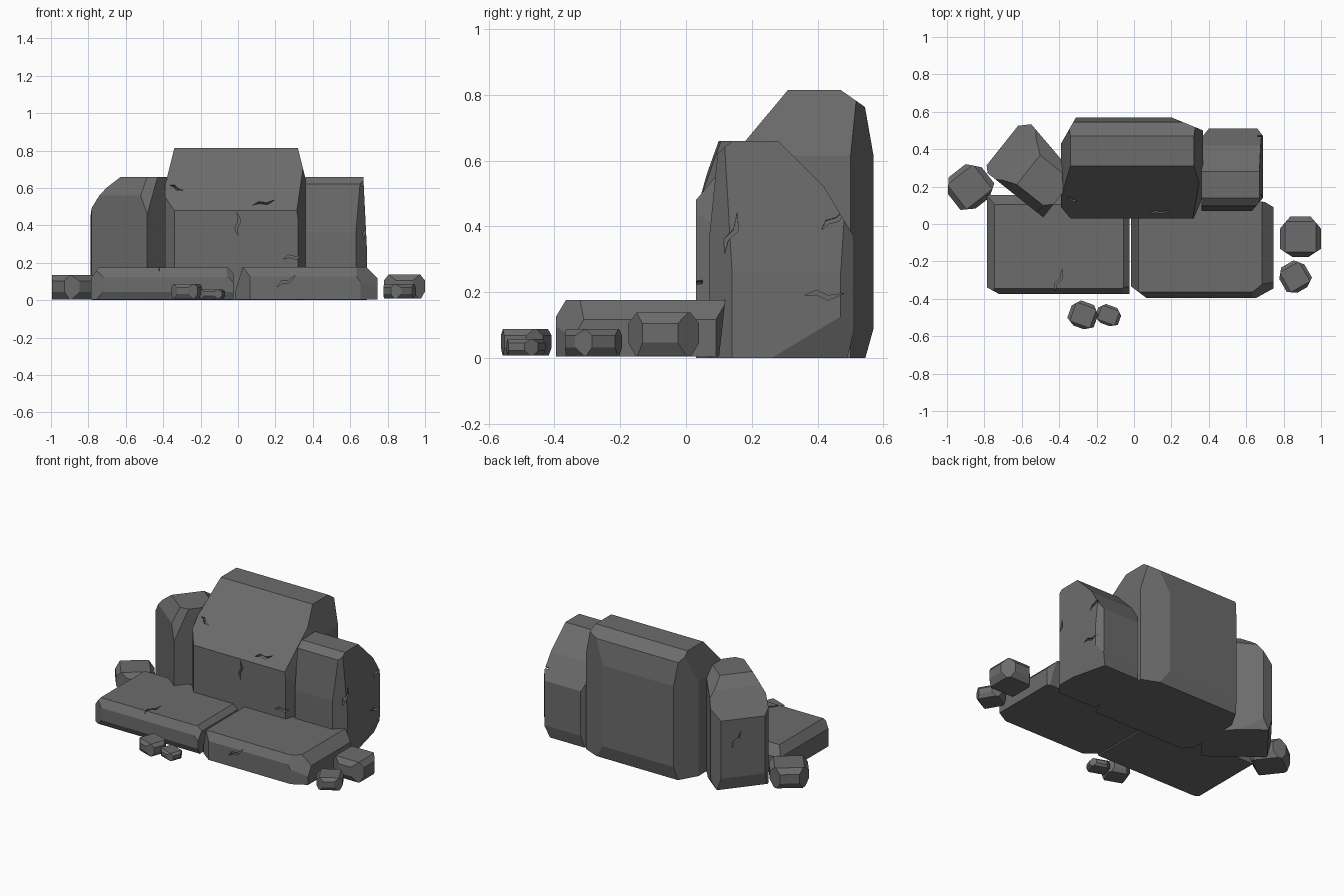
import bpy, bmesh, math
from mathutils import Vector, Matrix
from mathutils.bvhtree import BVHTree

if "Cube" in bpy.data.objects:
    bpy.data.objects.remove(bpy.data.objects["Cube"])

stone = bpy.data.materials.new("dark_grey_stone")
stone.use_nodes = True
grey = (0.15, 0.15, 0.15, 1)
stone.diffuse_color = grey
stone.node_tree.nodes["Principled BSDF"].inputs["Base Color"].default_value = grey


def hull(points):
    """Clean convex solid around the points."""
    bm = bmesh.new()
    for p in points:
        bm.verts.new(p)
    bmesh.ops.remove_doubles(bm, verts=bm.verts[:], dist=0.0005)
    bmesh.ops.convex_hull(bm, input=bm.verts[:])
    bmesh.ops.dissolve_limit(bm, angle_limit=0.02, verts=bm.verts[:], edges=bm.edges[:])
    return bm


def add_object(name, bm):
    mesh = bpy.data.meshes.new(name)
    bmesh.ops.recalc_face_normals(bm, faces=bm.faces[:])
    bm.to_mesh(mesh)
    bm.free()
    mesh.materials.append(stone)
    obj = bpy.data.objects.new(name, mesh)
    bpy.context.collection.objects.link(obj)
    return obj


def rock(name, loc, size, turn, cuts):
    """Chiselled block. Each cut gives signed insets from one edge or corner;
    the sign picks the side and zero leaves that axis out."""
    half = Vector(size) / 2
    signs = (-1, 1)
    bm = hull([(x * half.x, y * half.y, z * half.z)
               for x in signs for y in signs for z in signs])
    for cut in cuts:
        normal = Vector([1 / c if c else 0 for c in cut])
        corner = Vector([math.copysign(h, c) if c else 0 for h, c in zip(half, cut)])
        bmesh.ops.bisect_plane(bm, geom=bm.verts[:] + bm.edges[:] + bm.faces[:],
                               plane_co=corner - normal / normal.length_squared,
                               plane_no=normal, clear_outer=True)
        points = [v.co.copy() for v in bm.verts]
        bm.free()
        bm = hull(points)
    place = Matrix.Translation((loc[0], loc[1], loc[2] + half.z))
    bm.transform(place @ Matrix.Rotation(math.radians(turn), 4, "Z"))
    return add_object(name, bm)


def pebble(name, loc, size, turn):
    """Small block with all upright, top and bottom edges chipped."""
    sx, sy, sz = size
    cuts = []
    for s in (-1, 1):
        cuts += [(s * sx * 0.25, sy * 0.3, 0), (s * sx * 0.3, -sy * 0.2, 0),
                 (s * sx * 0.12, 0, sz * 0.25), (0, s * sy * 0.12, sz * 0.25),
                 (s * sx * 0.1, 0, -sz * 0.3), (0, s * sy * 0.1, -sz * 0.3)]
    return rock(name, loc, size, turn, cuts)


def crack(obj, start, aim, length, angle, width=0.014):
    """Carve a zigzag slit where a ray along aim meets the rock."""
    tree = BVHTree.FromPolygons([v.co for v in obj.data.vertices],
                                [p.vertices[:] for p in obj.data.polygons])
    hit, normal, _, _ = tree.ray_cast(Vector(start), Vector(aim))
    if hit is None:
        return
    zigzag = [(-0.5, 0), (-0.2, 0.08), (0.1, -0.06), (0.5, 0.05)]
    upper = [(x * length, y * length + width / 2 * (abs(x) < 0.4)) for x, y in zigzag]
    lower = [(x * length, y * length - width / 2) for x, y in zigzag[1:3]]
    bm = bmesh.new()
    face = bm.faces.new([bm.verts.new((x, y, 0.03)) for x, y in upper + lower[::-1]])
    side = bmesh.ops.extrude_face_region(bm, geom=[face])["geom"]
    moved = [g for g in side if isinstance(g, bmesh.types.BMVert)]
    bmesh.ops.translate(bm, verts=moved, vec=(0, 0, -0.05))
    frame = normal.to_track_quat("Z", "Y").to_matrix().to_4x4()
    bm.transform(Matrix.Translation(hit) @ frame
                 @ Matrix.Rotation(math.radians(angle), 4, "Z"))
    cutter = add_object("crack_cutter", bm)
    cutter.hide_render = True
    mod = obj.modifiers.new("crack", "BOOLEAN")
    mod.operation, mod.solver, mod.object = "DIFFERENCE", "EXACT", cutter
    graph = bpy.context.evaluated_depsgraph_get()
    carved = bpy.data.meshes.new_from_object(obj.evaluated_get(graph))
    obj.modifiers.clear()
    if len(carved.polygons) > 4:
        obj.data = carved
    bpy.data.objects.remove(cutter)


# Upright stones at the back
centre = rock("centre_upright_stone", (-0.01, 0.3, 0), (0.76, 0.54, 0.815), 0, [
    (0, -0.28, 0.335), (0, 0.1, 0.07), (0, 0.035, 0.2),
    (0.17, 0.07, 0), (-0.08, 0.14, 0), (-0.05, -0.06, 0), (0.05, -0.12, 0),
    (-0.05, 0, 0.2), (0.05, 0, 0.2), (0.1, -0.3, 0.75), (0, 0.025, -0.09)])

right_side = rock("right_upright_stone", (-0.537, 0.3, 0), (0.41, 0.35, 0.66), -38.5, [
    (-0.19, 0, 0.15), (-0.162, 0, 0.206), (-0.05, 0.05, 0), (-0.03, -0.03, 0),
    (0.15, 0.18, 0), (0.36, 0.07, 0), (0, -0.05, 0.1), (0.09, -0.09, 0.2),
    (0, 0.1, 0.1), (0, 0.03, -0.06), (-0.02, 0, -0.08)])

left_side = rock("left_upright_stone", (0.525, 0.29, 0), (0.33, 0.44, 0.66), 0, [
    (0, 0.23, 0.23), (0, 0.174, 0.29), (0, -0.07, 0.06), (0, -0.03, 0.3),
    (0.02, 0, 0.4), (0.06, -0.07, 0), (0.03, 0.04, 0), (-0.04, 0.05, 0),
    (0.06, 0.25, -0.15), (0, 0.02, -0.08)])

# Flat slabs at the front
right_slab = rock("right_slab", (-0.405, -0.11, 0.005), (0.76, 0.53, 0.17), 0, [
    (-0.04, 0, 0.055), (0, -0.03, 0.05), (0.03, 0, 0.03), (-0.065, -0.035, 0),
    (0.08, -0.06, 0.08), (0, 0.05, 0.06), (0, -0.02, -0.04)])

left_slab = rock("left_slab", (0.365, -0.137, 0.005), (0.76, 0.515, 0.172), 0, [
    (0.06, 0, 0.06), (0, -0.03, 0.05), (-0.04, 0, 0.13), (0.09, -0.05, 0),
    (-0.08, -0.06, 0), (0.05, 0.03, 0), (0.15, -0.12, 0.2), (0, 0.02, -0.18)])

# Loose stones
pebble("right_loose_stone", (-0.878, 0.198, 0.005), (0.23, 0.22, 0.13), 38)
pebble("left_loose_stone", (0.89, -0.068, 0.008), (0.22, 0.215, 0.13), 0)
pebble("left_small_stone", (0.86, -0.283, 0.008), (0.155, 0.16, 0.08), 30)
pebble("front_small_stone", (-0.272, -0.487, 0.008), (0.15, 0.14, 0.08), -20)
pebble("front_tiny_stone", (-0.137, -0.488, 0.008), (0.13, 0.105, 0.05), -20)

# Cracks, grouped by the side they are carved from
into_front, into_back, into_left, down = (0, 1, 0), (0, -1, 0), (-1, 0, 0), (0, 0, -1)
for x, z, length, angle in [(0, 0.41, 0.13, 90), (0.14, 0.52, 0.13, 15),
                            (0.3, 0.23, 0.12, 10), (-0.33, 0.6, 0.08, -30)]:
    crack(centre, (x, -2, z), into_front, length, angle)
for x, z, length in [(0.0, 0.55, 0.3), (-0.2, 0.55, 0.18)]:
    crack(centre, (x, 2, z), into_back, length, 90)
for y, z, length, angle in [(0.14, 0.38, 0.13, 70), (0.42, 0.19, 0.12, 0),
                            (0.45, 0.42, 0.1, 40)]:
    crack(left_side, (2, y, z), into_left, length, angle)
crack(left_side, (0.52, 2, 0.3), into_back, 0.12, 20)
crack(right_side, (-0.68, 2, 0.32), into_back, 0.12, 60)
for slab, x, y, length, angle in [(right_slab, -0.4, -0.3, 0.13, 70),
                                  (left_slab, 0.2, -0.32, 0.13, 60),
                                  (left_slab, 0.63, -0.12, 0.1, 85)]:
    crack(slab, (x, y, 2), down, length, angle)
crack(left_slab, (0.26, -2, 0.1), into_front, 0.12, 30)
